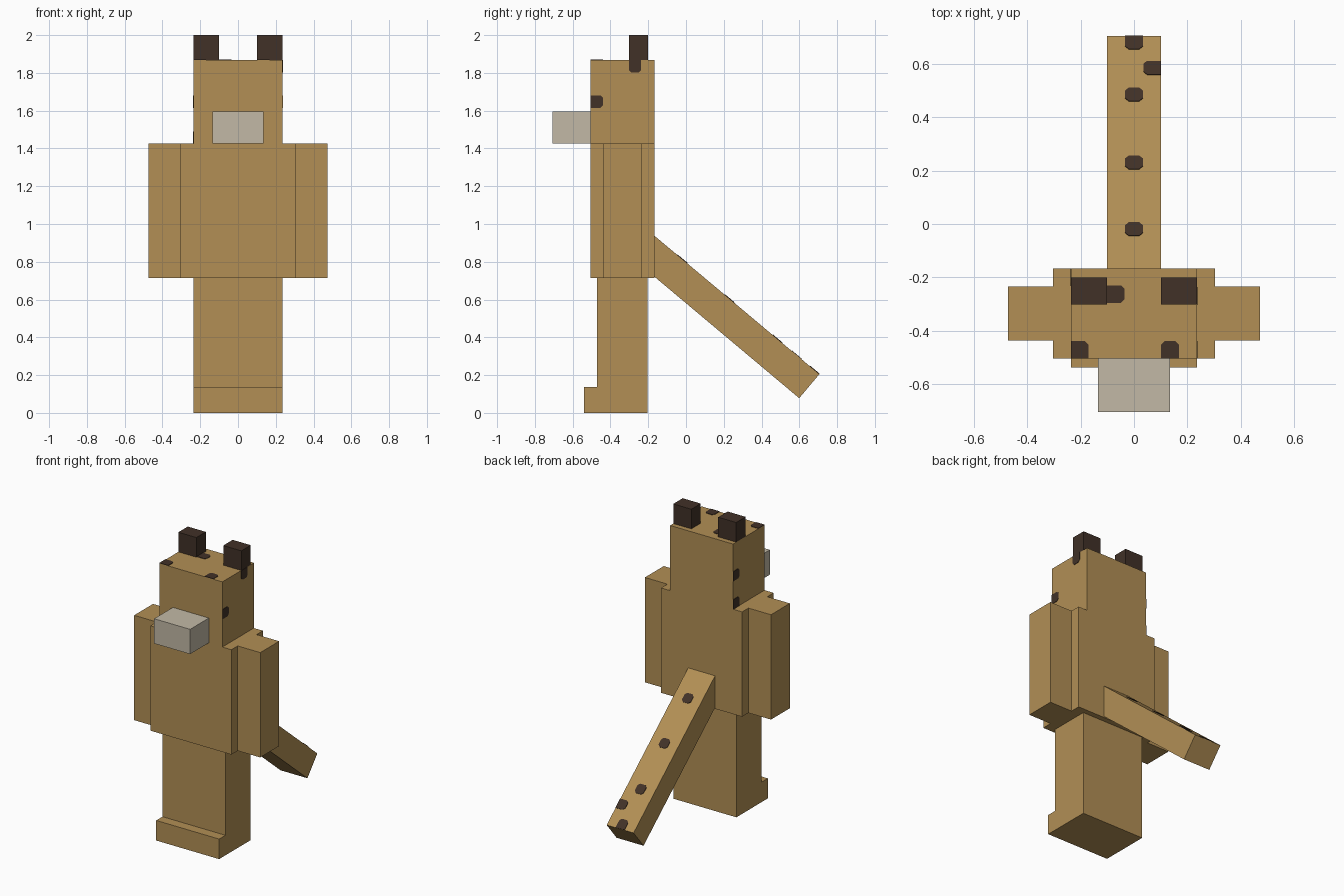
import bpy
import bmesh
import math
from mathutils import Matrix, Vector

cube = bpy.data.objects.get("Cube")
if cube:
    bpy.data.objects.remove(cube, do_unlink=True)


def material(name, rgb):
    linear = [(((c / 255) + 0.055) / 1.055) ** 2.4 for c in rgb] + [1]
    mat = bpy.data.materials.new(name)
    mat.use_nodes = True
    mat.diffuse_color = linear
    bsdf = mat.node_tree.nodes["Principled BSDF"]
    bsdf.inputs["Base Color"].default_value = linear
    bsdf.inputs["Roughness"].default_value = 0.9
    return mat


TAN = material("tan fur", (178, 143, 85))
DARK = material("dark brown", (65, 49, 39))
GREY = material("pale grey muzzle", (194, 185, 166))


def finish(name, bm, mat):
    bmesh.ops.recalc_face_normals(bm, faces=bm.faces)
    mesh = bpy.data.meshes.new(name)
    bm.to_mesh(mesh)
    bm.free()
    mesh.materials.append(mat)
    obj = bpy.data.objects.new(name, mesh)
    bpy.context.scene.collection.objects.link(obj)
    return obj


def box(name, x, y, z, mat=TAN):
    """Block spanning the given (low, high) range on each axis."""
    bm = bmesh.new()
    spans = (x, y, z)
    centre = Vector([(a + b) / 2 for a, b in spans])
    size = [b - a for a, b in spans]
    bmesh.ops.create_cube(bm, size=1, matrix=Matrix.Translation(centre) @ Matrix.Diagonal(size + [1]))
    return finish(name, bm, mat)


def prism(name, outline, offset, mat):
    """Extrude a flat outline of 3D points by an offset."""
    bm = bmesh.new()
    face = bm.faces.new([bm.verts.new(p) for p in outline])
    top = bmesh.ops.extrude_face_region(bm, geom=[face], use_keep_orig=True)
    moved = [g for g in top["geom"] if isinstance(g, bmesh.types.BMVert)]
    bmesh.ops.translate(bm, verts=moved, vec=offset)
    return finish(name, bm, mat)


SPOT = 0.033
CUT = 0.014


def spot(name, centre, u, v, edge=(0, 0)):
    """Thin fur spot; corners touching a block edge stay square."""
    u, v = Vector(u), Vector(v)
    points = []
    for i, (a, b) in enumerate(((1, 1), (-1, 1), (-1, -1), (1, -1))):
        if a == edge[0] or b == edge[1]:
            corner = [(a * SPOT, b * SPOT)]
        else:
            corner = [(a * SPOT, b * (SPOT - CUT)), (a * (SPOT - CUT), b * SPOT)]
            if i % 2:
                corner.reverse()
        points += [Vector(centre) + u * p + v * q for p, q in corner]
    prism(name, points, u.cross(v) * 0.003, DARK)


# Main blocks
BACK, FRONT = -0.167, -0.505
HEAD_X, HEAD_TOP, NECK, HIP = 0.236, 1.867, 1.425, 0.714
box("head", (-HEAD_X, HEAD_X), (FRONT, BACK), (NECK, HEAD_TOP))
box("torso", (-0.304, 0.304), (FRONT, BACK), (HIP, NECK))
box("legs", (-HEAD_X, HEAD_X), (-0.472, -0.203), (0, HIP))
box("feet", (-HEAD_X, HEAD_X), (-0.539, -0.472), (0, 0.136))
box("muzzle", (-0.135, 0.135), (-0.706, FRONT), (1.427, 1.595), GREY)

# Mirrored arms and ears
for side, s in (("left", 1), ("right", -1)):
    box(side + "_arm", sorted((s * 0.304, s * 0.473)), (-0.437, -0.235), (HIP, NECK))
    box(side + "_ear", sorted((s * 0.101, s * HEAD_X)), (-0.302, -0.201), (HEAD_TOP, 2), DARK)

# Sloping tail
slope = math.radians(40)
along = Vector((0, math.cos(slope), -math.sin(slope)))
up = Vector((0, math.sin(slope), math.cos(slope)))
tip = Vector((0, 0.706, 0.205))
root = tip - along * 1.145
side = Vector((0.101, 0, 0))
prism("tail", [root - side, root + side, tip + side, tip - side], up * -0.166, TAN)

# Spots along the top of the tail: x, y, touching edges
for i, (x, y, edge) in enumerate(((0, -0.02, (0, 0)), (0, 0.23, (0, 0)), (0, 0.485, (0, 0)),
                                  (0.068, 0.585, (1, 0)), (0, 0.68, (0, 1)))):
    place = tip + along * ((y - tip.y) / along.y)
    place.x = x
    spot(f"tail_spot_{i + 1}", place, (1, 0, 0), along, edge)

# Spots on the crown
for i, (x, y, edge) in enumerate(((-0.203, -0.472, (-1, -1)), (0.135, -0.472, (0, -1)),
                                  (-0.068, -0.263, (-1, 0)))):
    spot(f"crown_spot_{i + 1}", (x, y, HEAD_TOP), (1, 0, 0), (0, 1, 0), edge)

# Spots on the sides of the head
for i, (y, z, edge) in enumerate(((-0.27, 1.834, (0, 1)), (-0.472, 1.648, (-1, 0)))):
    spot(f"left_cheek_spot_{i + 1}", (HEAD_X, y, z), (0, 1, 0), (0, 0, 1), edge)
for i, (z, edge) in enumerate(((1.648, (-1, 0)), (1.458, (-1, -1)))):
    spot(f"right_cheek_spot_{i + 1}", (-HEAD_X, -0.2, z), (0, -1, 0), (0, 0, 1), edge)
